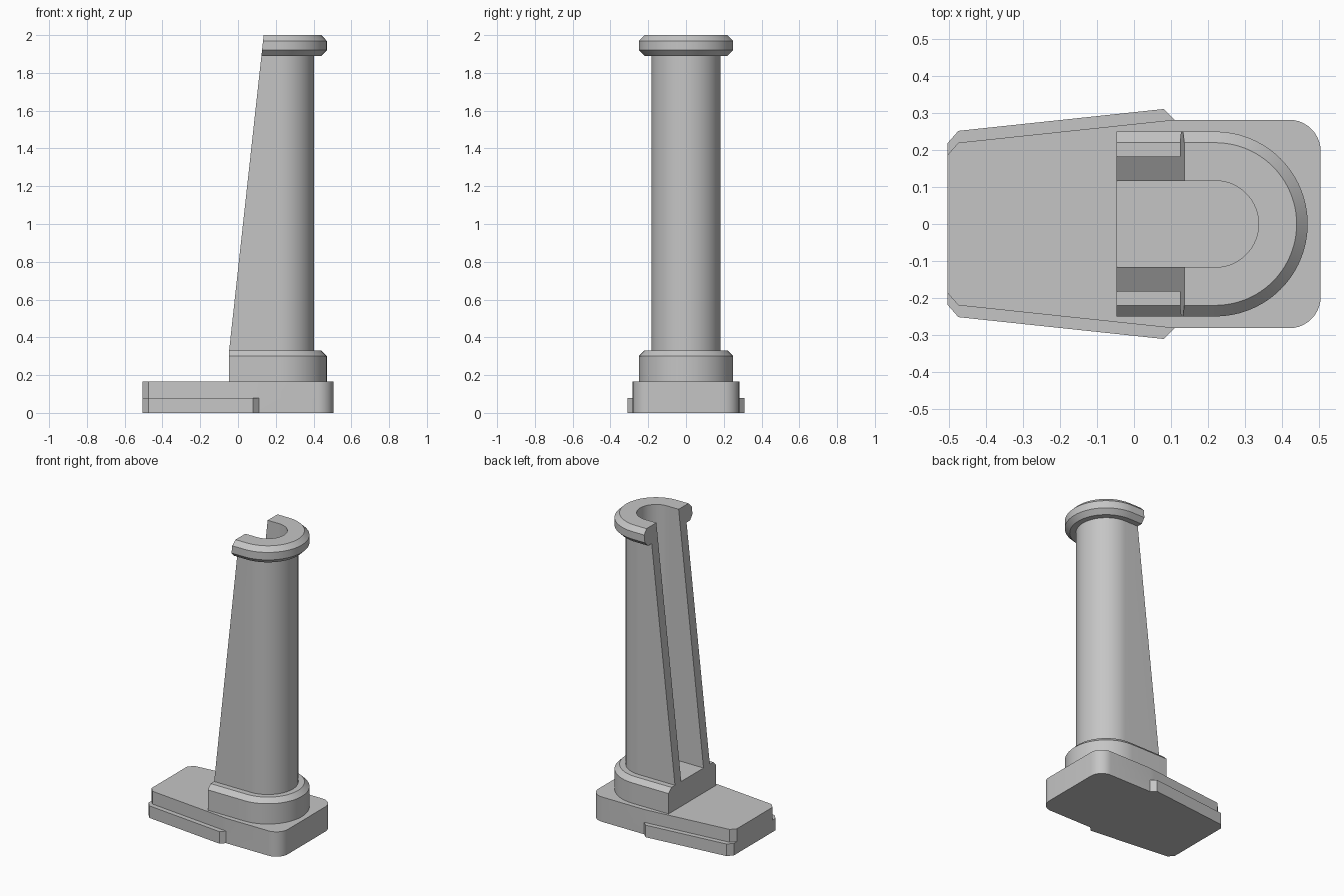
import bpy, bmesh
from math import sin, cos, pi

cube = bpy.data.objects.get("Cube")
if cube:
    bpy.data.objects.remove(cube, do_unlink=True)

grey = bpy.data.materials.new("light_grey")
grey.use_nodes = True
grey.diffuse_color = (0.56, 0.56, 0.56, 1)
grey.node_tree.nodes["Principled BSDF"].inputs["Base Color"].default_value = (0.56, 0.56, 0.56, 1)

CENTRE_X = 0.22     # centre of the rounded end
BORE = 0.117        # half width of the channel
SEGMENTS = 48


def loft(name, sections, cap_bottom=True):
    """Skin a stack of closed outlines with equal point counts."""
    bm = bmesh.new()
    rings = [[bm.verts.new(p) for p in s] for s in sections]
    for low, high in zip(rings, rings[1:]):
        for i in range(len(low)):
            j = (i + 1) % len(low)
            bm.faces.new((low[i], low[j], high[j], high[i]))
    if cap_bottom:
        bm.faces.new(rings[0][::-1])
    bm.faces.new(rings[-1])
    bmesh.ops.remove_doubles(bm, verts=bm.verts[:], dist=1e-5)
    bmesh.ops.recalc_face_normals(bm, faces=bm.faces[:])
    mesh = bpy.data.meshes.new(name)
    bm.to_mesh(mesh)
    bm.free()
    mesh.materials.append(grey)
    obj = bpy.data.objects.new(name, mesh)
    bpy.context.collection.objects.link(obj)
    bpy.ops.object.select_all(action='DESELECT')
    obj.select_set(True)
    bpy.context.view_layer.objects.active = obj
    bpy.ops.object.shade_smooth_by_angle(angle=pi / 9)
    return obj


def u_path(radius, start_x, z):
    """U outline, open towards -x, running from -y to +y."""
    arc = [(CENTRE_X + radius * cos(a), radius * sin(a), z)
           for a in (pi * (i / SEGMENTS - 0.5) for i in range(SEGMENTS + 1))]
    return [(start_x, -radius, z)] + arc + [(start_x, radius, z)]


def plate_outline(flange, z):
    """Tapered plate with clipped back corners and rounded front corners."""
    half = [(-0.505, 0.186 + flange), (-0.475, 0.22 + flange),
            (0.08, 0.279 + flange), (0.11, 0.282)]
    r = 0.085
    half += [(0.505 - r + r * sin(a), 0.282 - r + r * cos(a))
             for a in (pi / 2 * i / 10 for i in range(11))]
    return [(x, -y, z) for x, y in half] + [(x, y, z) for x, y in half[::-1]]


# Base plate with a low flange along each tapered side
loft("base_plate", [plate_outline(0.032, 0), plate_outline(0.032, 0.08),
                    plate_outline(0, 0.08), plate_outline(0, 0.165)])

# Solid chamfered collar
BACK = -0.047
loft("collar", [u_path(0.25, BACK, 0.165), u_path(0.25, BACK, 0.3),
                u_path(0.22, BACK, 0.33)])


# Hollow column, sliced by a sloping plane, with a chamfered rim
def column_section(radius, z):
    x = BACK + (z - 0.33) * 0.183 / 1.67
    return u_path(radius, x, z) + u_path(BORE, x, z)[::-1]


loft("column", [column_section(r, z) for r, z in (
    (0.183, 0.33), (0.183, 1.89), (0.22, 1.89),
    (0.25, 1.92), (0.25, 1.97), (0.22, 2.0))], cap_bottom=False)
